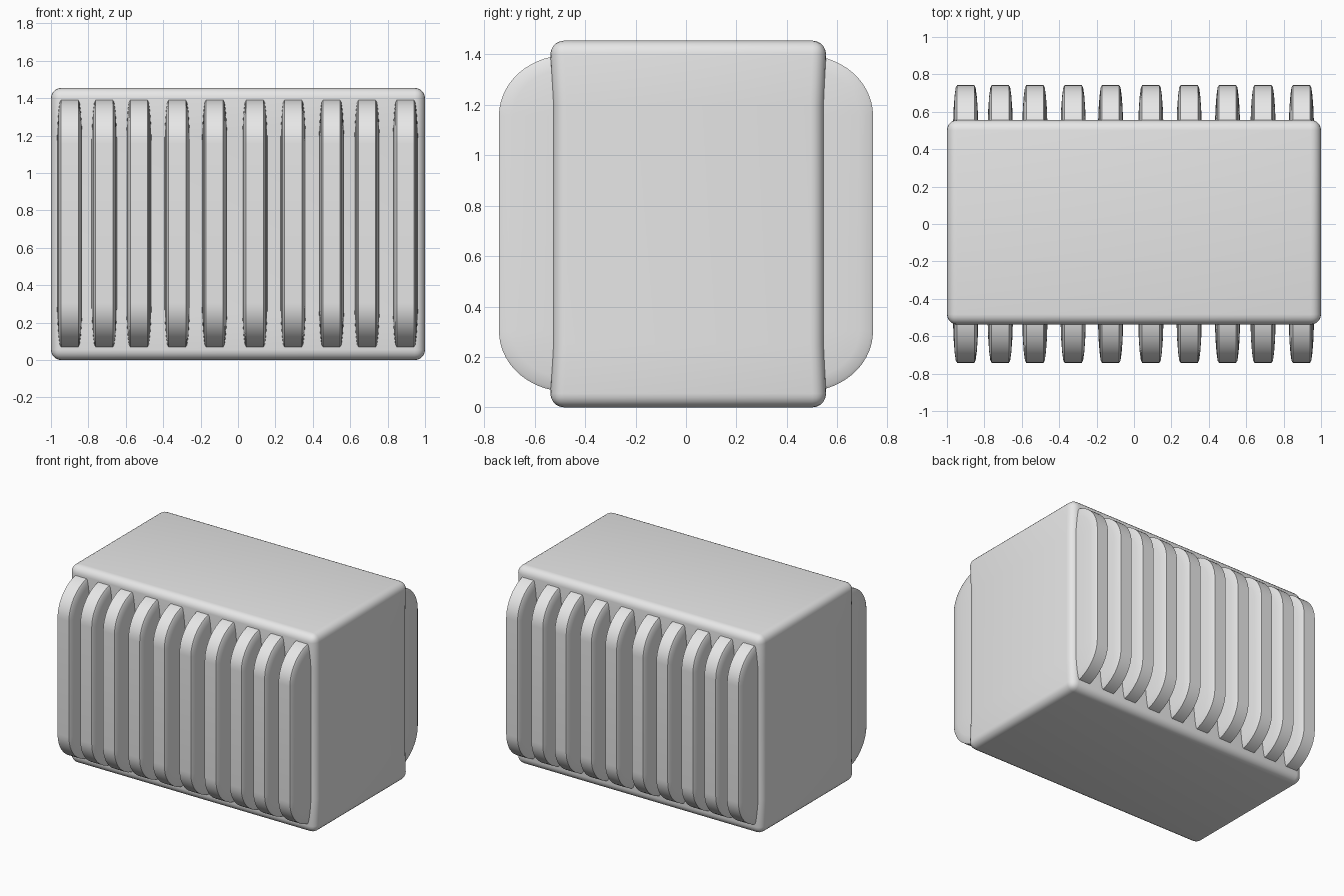
import bpy, bmesh, math
from mathutils import Vector

if "Cube" in bpy.data.objects:
    bpy.data.objects.remove(bpy.data.objects["Cube"])

grey = bpy.data.materials.new("light grey")
grey.diffuse_color = (0.8, 0.8, 0.8, 1)
grey.use_nodes = True
grey.node_tree.nodes["Principled BSDF"].inputs["Base Color"].default_value = grey.diffuse_color


def finish(bm, name, angle):
    bmesh.ops.recalc_face_normals(bm, faces=bm.faces[:])
    me = bpy.data.meshes.new(name)
    bm.to_mesh(me)
    bm.free()
    me.materials.append(grey)
    ob = bpy.data.objects.new(name, me)
    bpy.context.collection.objects.link(ob)
    bpy.ops.object.select_all(action='DESELECT')
    ob.select_set(True)
    bpy.context.view_layer.objects.active = ob
    bpy.ops.object.shade_smooth_by_angle(angle=math.radians(angle))
    return ob


# Rounded block body, with its front and back very slightly waisted
Y0, Y1, H = -0.538, 0.556, 1.455
bm = bmesh.new()
bmesh.ops.create_cube(bm, size=1)
for v in bm.verts:
    v.co = Vector((v.co.x * 2, (Y0 + Y1) / 2 + v.co.y * (Y1 - Y0), H / 2 + v.co.z * H))
bmesh.ops.bevel(bm, geom=bm.edges[:], offset=0.055, segments=5, profile=0.5, affect='EDGES')
for z in (0.25, 1.2):
    bmesh.ops.bisect_plane(bm, geom=bm.verts[:] + bm.edges[:] + bm.faces[:],
                           plane_co=(0, 0, z), plane_no=(0, 0, 1))
for v in bm.verts:
    if 0.2 < v.co.z < 1.25:
        v.co.y += 0.01 if v.co.y < 0 else -0.008
finish(bm, "body", 30)


# Rounded side outline of a fin, pulled in by a distance
def outline(inset, steps=14):
    ry, rz = 0.27 - inset, 0.24 - inset
    pts = []
    for q, (sy, sz) in enumerate(((1, 1), (-1, 1), (-1, -1), (1, -1))):
        for i in range(steps + 1):
            a = math.pi / 2 * (q + i / steps)
            pts.append((sy * 0.472 + ry * math.cos(a), 0.73 + sz * 0.427 + rz * math.sin(a)))
    return pts


# Fin plates passing through the body, thinner toward the rim
half = [(-0.067, 0.20), (-0.064, 0.12), (-0.059, 0.055), (-0.053, 0.012), (-0.046, 0.0)]
section = half + [(-x, d) for x, d in reversed(half)]
centres = (-0.90, -0.715, -0.53, -0.325, -0.125, 0.09, 0.295, 0.50, 0.69, 0.895)
for n, cx in enumerate(centres):
    bm = bmesh.new()
    rings = [[bm.verts.new((cx + x, y, z)) for y, z in outline(d)] for x, d in section]
    for a, b in zip(rings, rings[1:]):
        for i in range(len(a)):
            j = (i + 1) % len(a)
            bm.faces.new((a[i], a[j], b[j], b[i]))
    bm.faces.new(rings[0])
    bm.faces.new(rings[-1])
    finish(bm, f"fin_{n + 1}", 30)
